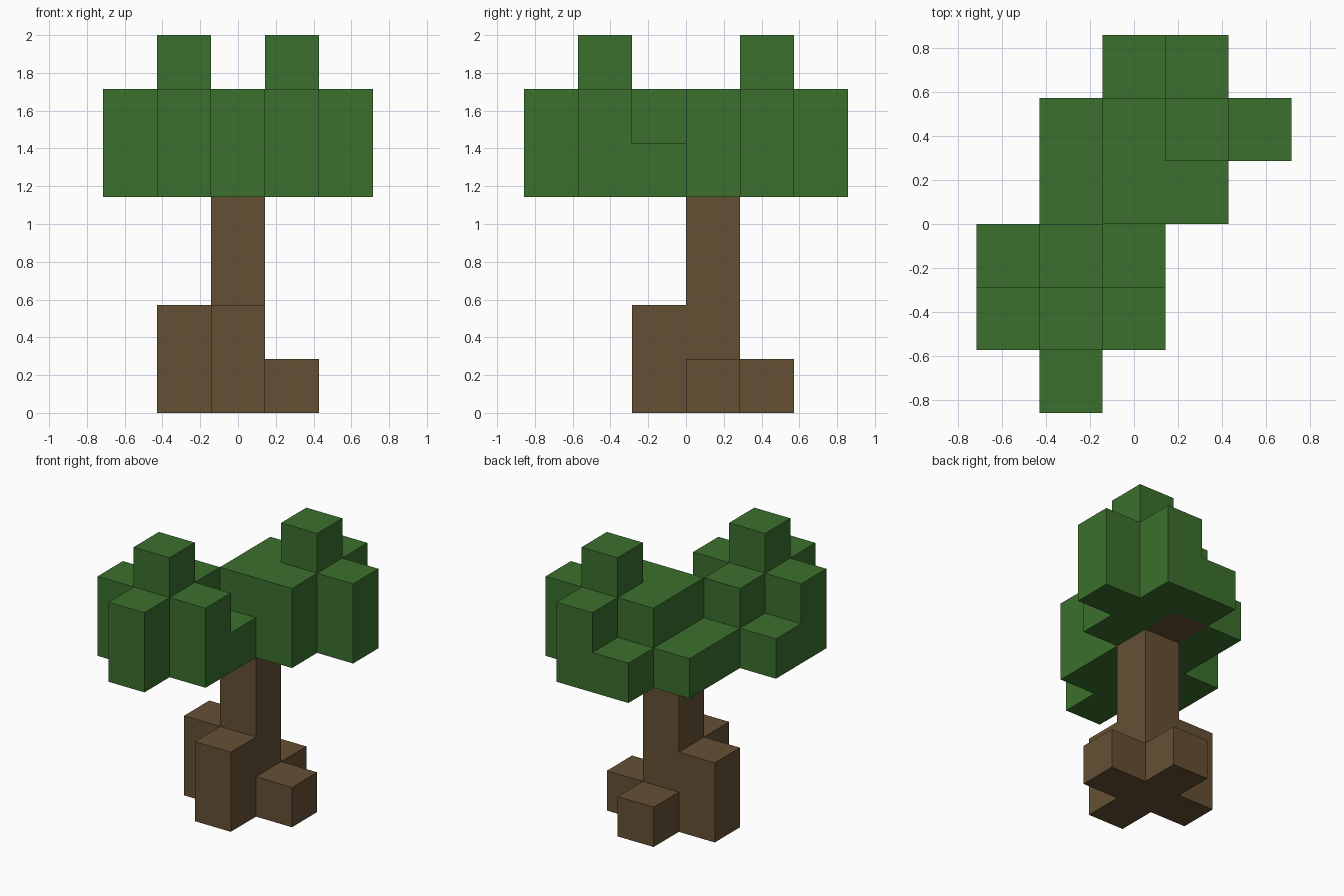
import bpy
import bmesh
from math import pi
from mathutils import Matrix, Vector

default = bpy.data.objects.get("Cube")
if default:
    bpy.data.objects.remove(default, do_unlink=True)

U = 2 / 7  # edge of one block


def make_material(name, rgb):
    mat = bpy.data.materials.new(name)
    mat.use_nodes = True
    mat.diffuse_color = (*rgb, 1)
    mat.node_tree.nodes["Principled BSDF"].inputs["Base Color"].default_value = (*rgb, 1)
    return mat


bark = make_material("bark brown", (0.130, 0.080, 0.034))
leaf = make_material("leaf green", (0.044, 0.162, 0.026))


def column(x, y, bottom, top):
    return {(x, y, z) for z in range(bottom, top)}


def columns(spots, bottom, top):
    return set().union(*(column(x, y, bottom, top) for x, y in spots))


# Block columns: x runs right, y runs back, both counted in whole blocks
tall_spots = [(1, 0), (0, 1), (1, 1), (2, 1), (1, 2), (2, 3), (3, 3),
              (2, 4), (3, 4), (4, 4), (3, 5)]
low_spots = [(0, 2), (2, 2), (1, 3), (1, 4), (2, 5)]
branch = {(2, 4, 4)}

parts = {
    "trunk": (column(2, 3, 0, 4), bark),
    "front_root": (column(2, 2, 0, 2), bark),
    "right_root": (column(1, 3, 0, 2), bark),
    "left_root": (column(3, 3, 0, 1), bark),
    "back_root": (column(2, 4, 0, 1), bark),
    "branch": (branch, bark),
    "crown": ((columns(tall_spots, 4, 6) | columns(low_spots, 4, 5)) - branch, leaf),
    "front_tuft": (column(1, 1, 6, 7), leaf),
    "back_tuft": (column(3, 4, 6, 7), leaf),
}
filled = set().union(*(cells for cells, _ in parts.values()))


def build(name, cells, mat):
    bm = bmesh.new()
    for cell in sorted(cells):
        centre = Vector(((cell[0] - 2) * U, (cell[1] - 2.5) * U, (cell[2] + 0.5) * U))
        cube = bmesh.ops.create_cube(bm, size=U, matrix=Matrix.Translation(centre))
        faces = {f for v in cube["verts"] for f in v.link_faces}
        # Drop the faces that touch another block
        hidden = []
        for f in faces:
            f.normal_update()
            neighbour = tuple(c + round(n) for c, n in zip(cell, f.normal))
            if neighbour in filled:
                hidden.append(f)
        bmesh.ops.delete(bm, geom=hidden, context="FACES")
    # Weld blocks and merge flat areas
    bmesh.ops.remove_doubles(bm, verts=bm.verts[:], dist=U / 100)
    bmesh.ops.dissolve_limit(bm, angle_limit=pi / 180, verts=bm.verts[:], edges=bm.edges[:])
    mesh = bpy.data.meshes.new(name)
    bm.to_mesh(mesh)
    bm.free()
    mesh.materials.append(mat)
    bpy.context.collection.objects.link(bpy.data.objects.new(name, mesh))


for part_name, (part_cells, part_mat) in parts.items():
    build(part_name, part_cells, part_mat)
